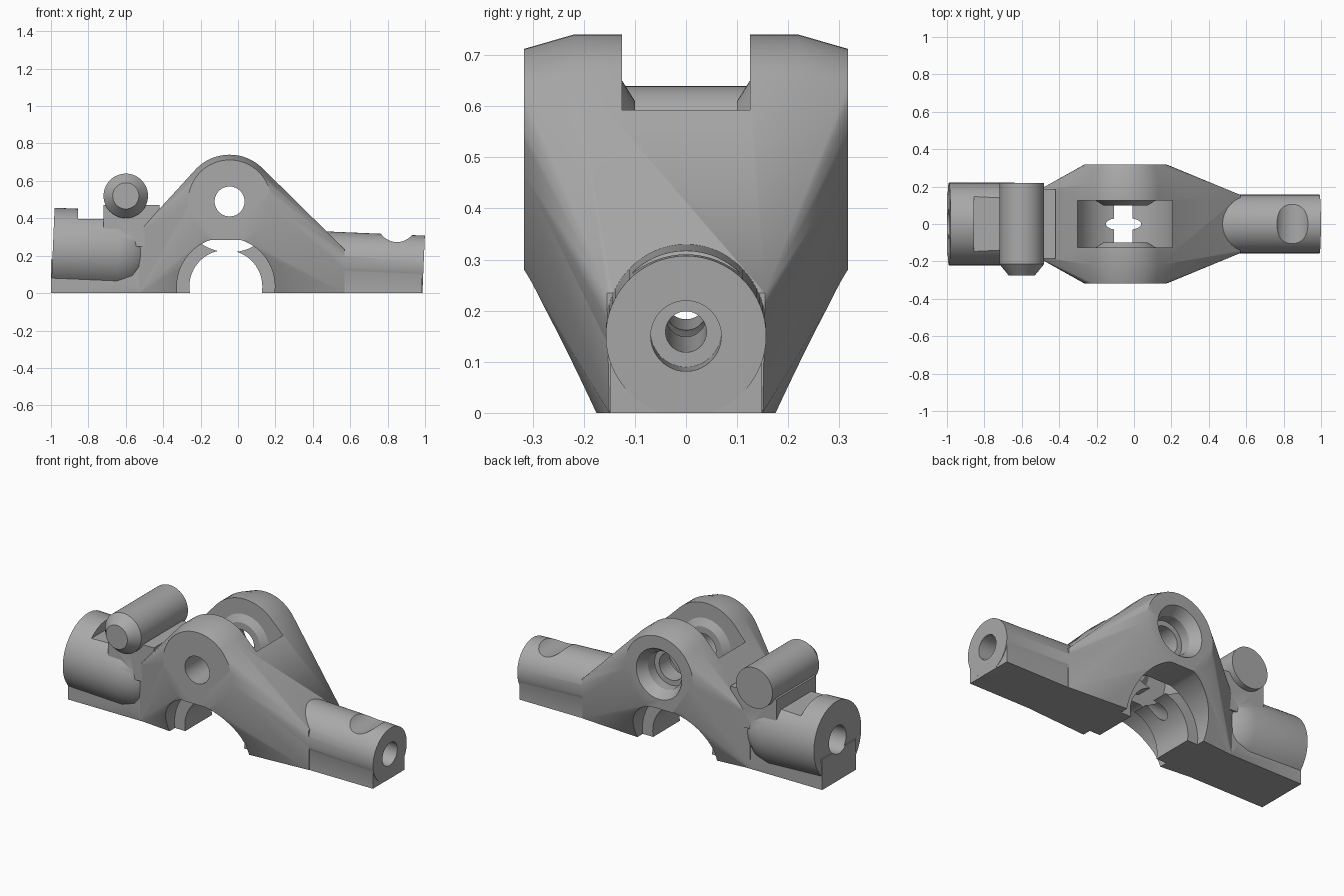
import bpy, bmesh, math
from mathutils import Vector

cube = bpy.data.objects.get("Cube")
if cube:
    bpy.data.objects.remove(cube)

metal = bpy.data.materials.new("plain grey metal")
metal.use_nodes = True
grey = (0.40, 0.40, 0.40, 1)
metal.diffuse_color = grey
metal.node_tree.nodes["Principled BSDF"].inputs["Base Color"].default_value = grey


def make(name, bm):
    bmesh.ops.recalc_face_normals(bm, faces=bm.faces)
    mesh = bpy.data.meshes.new(name)
    bm.to_mesh(mesh)
    bm.free()
    ob = bpy.data.objects.new(name, mesh)
    bpy.context.collection.objects.link(ob)
    mesh.materials.append(metal)
    return ob


def box(name, x0, x1, y0, y1, z0, z1):
    bm = bmesh.new()
    bmesh.ops.create_cube(bm, size=1)
    for v in bm.verts:
        v.co = ((x0 + x1) / 2 + v.co.x * (x1 - x0),
                (y0 + y1) / 2 + v.co.y * (y1 - y0),
                (z0 + z1) / 2 + v.co.z * (z1 - z0))
    return make(name, bm)


def turned(name, origin, axis, profile, segments=64):
    """Solid of revolution: profile is (distance along axis, radius) pairs."""
    axis = Vector(axis).normalized()
    side = Vector((0, 0, 1)).cross(axis).normalized()
    up = axis.cross(side)
    bm = bmesh.new()
    rings = []
    for d, r in profile:
        ring = []
        for i in range(segments):
            a = math.tau * i / segments
            ring.append(bm.verts.new(Vector(origin) + axis * d
                                     + (side * math.cos(a) + up * math.sin(a)) * r))
        rings.append(ring)
    for a, b in zip(rings, rings[1:]):
        for i in range(segments):
            j = (i + 1) % segments
            bm.faces.new((a[i], a[j], b[j], b[i]))
    bm.faces.new(rings[0])
    bm.faces.new(rings[-1])
    return make(name, bm)


def combine(target, tool, operation):
    """Apply a boolean and remove the tool."""
    mod = target.modifiers.new(tool.name, "BOOLEAN")
    mod.operation = operation
    mod.solver = "EXACT"
    mod.object = tool
    graph = bpy.context.evaluated_depsgraph_get()
    mesh = bpy.data.meshes.new_from_object(target.evaluated_get(graph))
    target.modifiers.clear()
    target.data = mesh
    bpy.data.objects.remove(tool)


def cut(tool):
    combine(body, tool, "DIFFERENCE")


def add(tool):
    combine(body, tool, "UNION")


HUB = Vector((-0.045, 0, 0.49))
Y = (0, 1, 0)
AXIS = Vector((1, 0, -0.043)).normalized()


def on_axis(x):
    return (x, 0, 0.193 - 0.043 * x)


# Main body: chamfered hub stretched down to both feet
body = turned("pivot_bracket", HUB, Y,
              [(-0.317, 0.222), (-0.22, 0.25), (0.22, 0.25), (0.317, 0.222)])
bm = bmesh.new()
bm.from_mesh(body.data)
for x, y, z in ((0.57, 0.155, 0.235), (0.57, 0.15, 0), (0.2, 0.175, 0),
                (-0.32, 0.175, 0), (-0.53, 0.17, 0.33), (-0.53, 0.155, 0)):
    for s in (-1, 1):
        bm.verts.new((x, y * s, z))
hull = bmesh.ops.convex_hull(bm, input=bm.verts)
bmesh.ops.delete(bm, geom=[f for f in hull["geom_interior"] + hull["geom_unused"]
                           + hull["geom_holes"] if f.is_valid
                           and isinstance(f, bmesh.types.BMVert)], context="VERTS")
hull_points = [v.co.copy() for v in bm.verts]
bm.free()
bm = bmesh.new()
for co in hull_points:
    bm.verts.new(co)
bmesh.ops.convex_hull(bm, input=bm.verts)
old = body
body = make("pivot_bracket", bm)
bpy.data.objects.remove(old)
body.name = "pivot_bracket"

# Arms: tilted tubes on flat-sided feet
add(box("right_foot", 0.25, 0.985, -0.148, 0.148, 0, 0.14))
add(turned("right_tube", on_axis(0.3), AXIS, [(0, 0.157), (0.693, 0.157)]))
add(box("left_foot", -1, -0.4, -0.157, 0.157, 0, 0.18))
left_tube = turned("left_tube", on_axis(-0.99), AXIS,
                   [(0, 0.221), (0.35, 0.221), (0.43, 0.2), (0.475, 0.165)])
combine(left_tube, box("flat_cutter", -0.855, -0.3, -0.3, 0.3, 0.395, 0.6), "DIFFERENCE")
add(left_tube)

# Cross pin with chamfered nose on its web
add(box("pin_web", -0.72, -0.42, -0.185, 0.185, 0.25, 0.47))
add(turned("cross_pin", (-0.6, 0, 0.52), Y, [(-0.275, 0.07), (-0.215, 0.119), (0.22, 0.119)]))

# Arch under the hub, with a narrower liner along the middle
ARCH = (-0.065, 0, 0.035)
cut(turned("liner_arch", ARCH, Y, [(-0.5, 0.195), (0.5, 0.195)]))
for s in (-1, 1):
    arch = turned("side_arch", ARCH, Y, [(0.125 * s, 0.262), (0.5 * s, 0.262)])
    combine(arch, box("arch_top", -1, 1, -1, 1, 0.285, 1), "DIFFERENCE")
    cut(arch)

# Central slot with a round seat, leaving a coned boss on each cheek
seat = turned("seat", HUB, Y, [(-0.125, 0.272), (0.125, 0.272)])
for s in (-1, 1):
    combine(seat, turned("boss", HUB, Y, [(0.1 * s, 0.12), (0.125 * s, 0.16), (0.14 * s, 0.16)]),
            "DIFFERENCE")
cut(seat)

# Pivot hole with a stepped recess at the back
cut(turned("pivot_hole", HUB, Y, [(-0.5, 0.08), (0.5, 0.08)]))
cut(turned("back_recess", HUB, Y, [(0.2, 0.11), (0.26, 0.11), (0.32, 0.15), (0.4, 0.15)]))

# Bores along the arms and the scoop on the right tube
cut(turned("long_bore", on_axis(-1.2), AXIS, [(0, 0.04), (2.4, 0.04)]))
cut(turned("right_bore", on_axis(0.8), AXIS, [(0, 0.069), (0.4, 0.069)]))
cut(turned("left_bore", on_axis(-1.2), AXIS, [(0, 0.08), (0.5, 0.08)]))
cut(turned("scoop", (0.85, 0, 0.378), Y, [(-0.3, 0.105), (0.3, 0.105)]))

# Level underside
cut(box("ground_cut", -2, 2, -1, 1, -1, 0))

bpy.context.view_layer.objects.active = body
body.select_set(True)
bpy.ops.object.shade_smooth_by_angle(angle=math.radians(25))
